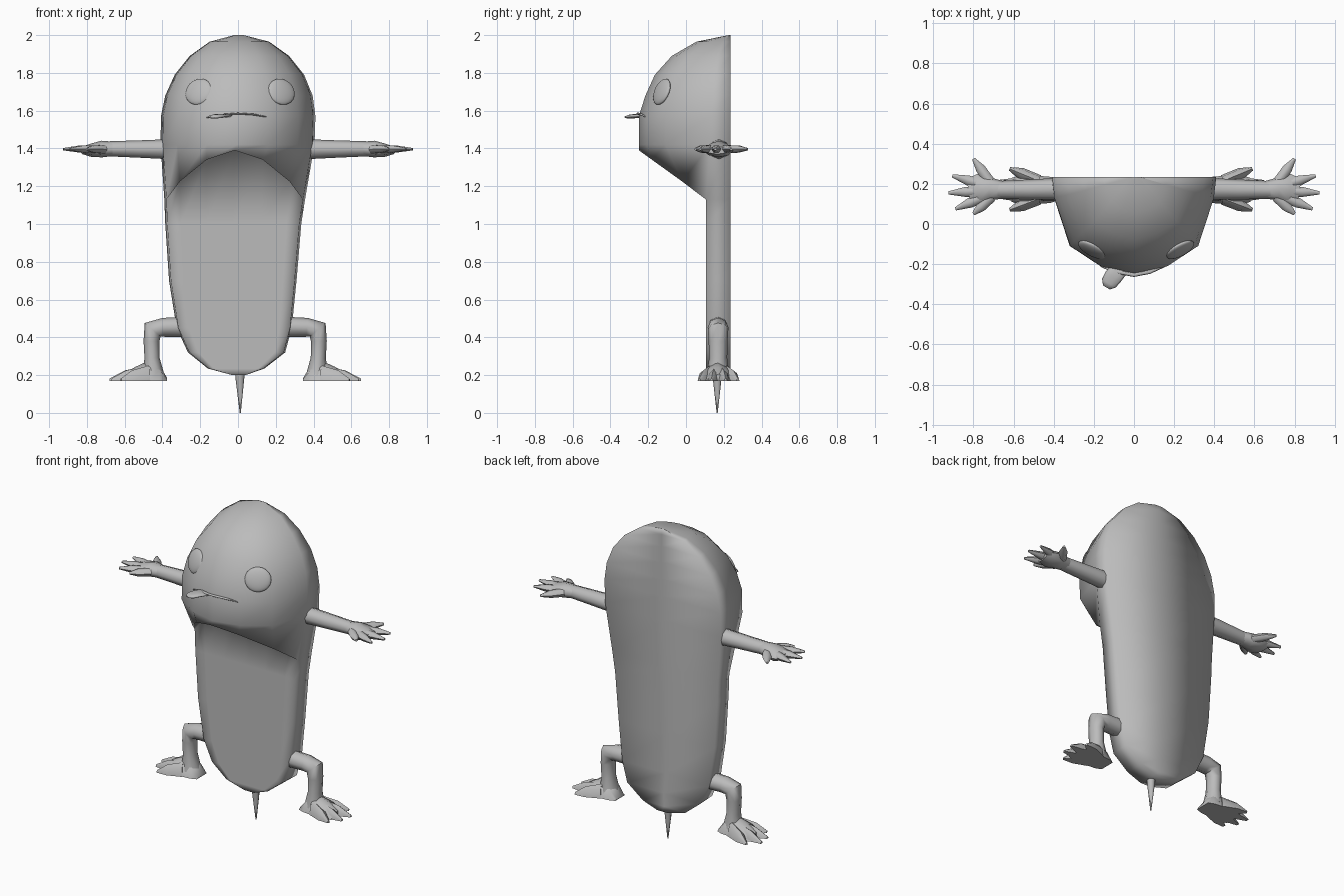
import bpy, bmesh, math
from mathutils import Vector

if "Cube" in bpy.data.objects:
    bpy.data.objects.remove(bpy.data.objects["Cube"])

grey = bpy.data.materials.new("plain_grey")
grey.use_nodes = True
grey.diffuse_color = (0.5, 0.5, 0.5, 1)
grey.node_tree.nodes["Principled BSDF"].inputs["Base Color"].default_value = grey.diffuse_color


def finish(name, bm, angle=180):
    bmesh.ops.remove_doubles(bm, verts=bm.verts, dist=0.0005)
    bmesh.ops.recalc_face_normals(bm, faces=bm.faces)
    mesh = bpy.data.meshes.new(name)
    bm.to_mesh(mesh)
    bm.free()
    mesh.materials.append(grey)
    obj = bpy.data.objects.new(name, mesh)
    bpy.context.collection.objects.link(obj)
    bpy.ops.object.select_all(action='DESELECT')
    obj.select_set(True)
    bpy.context.view_layer.objects.active = obj
    bpy.ops.object.shade_smooth_by_angle(angle=math.radians(angle))
    return obj


def tube(bm, path, sides=8):
    """Loft elliptical rings along a path of (x, y, z, side radius, up radius)."""
    pts = [Vector(p[:3]) for p in path]
    rings = []
    for i, p in enumerate(path):
        d = (pts[min(i + 1, len(pts) - 1)] - pts[max(i - 1, 0)]).normalized()
        u = Vector((0, 0, 1)).cross(d)
        u = u.normalized() if u.length > 0.1 else Vector((0, 1, 0))
        v = d.cross(u)
        ring = []
        for k in range(sides):
            a = math.tau * k / sides
            ring.append(bm.verts.new(pts[i] + u * p[3] * math.cos(a) + v * p[4] * math.sin(a)))
        rings.append(ring)
    for r, q in zip(rings, rings[1:]):
        for k in range(sides):
            n = (k + 1) % sides
            bm.faces.new((r[k], r[n], q[n], q[k]))
    bm.faces.new(rings[0])
    bm.faces.new(rings[-1])


def mirror(bm, side, shift=0.0):
    for v in bm.verts:
        v.co.x = v.co.x * side + shift


# Body: flat back, thin trunk, overhanging rounded head
BACK, TRUNK = 0.235, 0.105
COLS = (-1, -0.97, -0.78, -0.4, 0, 0.4, 0.78, 0.97, 1)
DEPTH = {1: 0, 0.97: 0.22, 0.78: 0.71, 0.4: 0.92, 0: 1}
RIM = {1: (BACK, 1.13), 0.97: (TRUNK, 1.13), 0.78: (-0.02, 1.225),
       0.4: (-0.18, 1.34), 0: (-0.25, 1.39)}


def place(c, left, right):
    mid, half = (left + right) / 2, (right - left) / 2
    return mid + c * half


rows = []
trunk = [(0.2, -0.03, 0.04), (0.235, -0.16, 0.14), (0.32, -0.265, 0.25), (0.45, -0.325, 0.285),
         (0.7, -0.365, 0.31), (1.0, -0.385, 0.335)]
for z, l, r in trunk:
    rows.append([(place(c, l, r), BACK if abs(c) == 1 else TRUNK, z) for c in COLS])
# underside of the head, then its rim
for y_from_rim in (False, True):
    row = []
    for c in COLS:
        y, z = RIM[abs(c)]
        flat = BACK if abs(c) == 1 else TRUNK
        row.append((place(c, -0.39, 0.355), y if y_from_rim else flat, z))
    rows.append(row)
head = [(1.42, -0.41, 0.405, 0.485), (1.57, -0.408, 0.41, 0.485), (1.68, -0.385, 0.395, 0.45),
        (1.79, -0.335, 0.35, 0.40), (1.89, -0.255, 0.27, 0.31), (1.965, -0.15, 0.165, 0.18),
        (2.0, -0.02, 0.03, 0.01)]
for z, l, r, depth in head:
    rows.append([(place(c, l, r), BACK - DEPTH[abs(c)] * depth, z) for c in COLS])

bm = bmesh.new()
grid = [[bm.verts.new(p) for p in row] for row in rows]
for row in grid:
    spine = row[0].co.lerp(row[-1].co, 0.5)
    row.append(bm.verts.new(spine))
for a, b in zip(grid, grid[1:]):
    for k in range(len(a)):
        n = (k + 1) % len(a)
        bm.faces.new((a[k], a[n], b[n], b[k]))
bm.faces.new(grid[0])
bm.faces.new(grid[-1])
finish("body", bm)


# Eyes: shallow domes lying on the head
for name, x, side in (("right_eye", -0.208, -1), ("left_eye", 0.23, 1)):
    bm = bmesh.new()
    bmesh.ops.create_uvsphere(bm, u_segments=20, v_segments=10, radius=1)
    eye = finish(name, bm)
    eye.scale = (0.078, 0.022, 0.073)
    eye.location = (x, -0.128, 1.70)
    eye.rotation_euler = (math.radians(-20), 0, math.radians(28 * side))

# Mouth: thin arched lip, with a flat tongue poking out
bm = bmesh.new()
tube(bm, [(-0.165, -0.208, 1.563, 0.006, 0.003), (-0.09, -0.237, 1.578, 0.01, 0.005),
          (0, -0.254, 1.585, 0.01, 0.005), (0.08, -0.238, 1.58, 0.01, 0.005),
          (0.15, -0.21, 1.567, 0.006, 0.003)], 6)
finish("mouth", bm)
bm = bmesh.new()
tube(bm, [(-0.04, -0.18, 1.575, 0.045, 0.009), (-0.105, -0.265, 1.572, 0.045, 0.011),
          (-0.125, -0.295, 1.568, 0.04, 0.011), (-0.137, -0.316, 1.566, 0.02, 0.006)], 10)
finish("tongue", bm)

# Limbs, built on the left and flipped for the right
FINGERS = ((0.80, 0.325), (0.905, 0.24), (0.925, 0.155), (0.89, 0.075), (0.80, 0.05))
TOES = ((0.605, 0.275), (0.665, 0.21), (0.655, 0.135), (0.605, 0.07))
for name, side in (("left", 1), ("right", -1)):
    bm = bmesh.new()
    tube(bm, [(0.36, 0.175, 1.396, 0.055, 0.053), (0.52, 0.172, 1.397, 0.05, 0.046),
              (0.68, 0.17, 1.398, 0.044, 0.04)])
    mirror(bm, side)
    finish(name + "_arm", bm, 60)

    bm = bmesh.new()
    tube(bm, [(0.66, 0.17, 1.398, 0.045, 0.038), (0.72, 0.175, 1.397, 0.058, 0.044),
              (0.775, 0.172, 1.39, 0.078, 0.036), (0.825, 0.165, 1.39, 0.06, 0.02)])
    for i, (x, y) in enumerate(FINGERS):
        start = Vector((0.71, 0.175 + (1.5 - i) * 0.016))
        mid = start.lerp(Vector((x, y)), 0.6)
        tube(bm, [(start.x, start.y, 1.395, 0.026, 0.026), (mid.x, mid.y, 1.397, 0.025, 0.022),
                  (x, y, 1.396, 0.008, 0.007)], 6)
    mirror(bm, side)
    finish(name + "_hand", bm, 60)

    bm = bmesh.new()
    tube(bm, [(0.24, 0.17, 0.455, 0.055, 0.055), (0.38, 0.17, 0.453, 0.055, 0.05),
              (0.437, 0.17, 0.44, 0.054, 0.055), (0.443, 0.17, 0.38, 0.05, 0.042),
              (0.44, 0.17, 0.29, 0.048, 0.04), (0.435, 0.17, 0.2, 0.06, 0.06)])
    mirror(bm, side, -0.015)
    finish(name + "_leg", bm, 60)

    bm = bmesh.new()
    tube(bm, [(0.36, 0.17, 0.17, 0.05, 0.015), (0.40, 0.17, 0.17, 0.065, 0.08),
              (0.46, 0.17, 0.17, 0.07, 0.105), (0.53, 0.17, 0.17, 0.078, 0.073),
              (0.595, 0.17, 0.17, 0.06, 0.035)])
    for i, (x, y) in enumerate(TOES):
        start = Vector((0.46, 0.17 + (1.5 - i) * 0.03))
        mid = start.lerp(Vector((x, y)), 0.6)
        tube(bm, [(start.x, start.y, 0.17, 0.03, 0.08), (mid.x, mid.y, 0.17, 0.03, 0.055),
                  (x, y, 0.17, 0.009, 0.012)], 8)
    for v in bm.verts:
        v.co.z = max(v.co.z, 0.17)
    mirror(bm, side, -0.015)
    finish(name + "_foot", bm, 60)

# Tail spike under the trunk
bm = bmesh.new()
tube(bm, [(0.01, 0.165, 0.26, 0.028, 0.028), (0.01, 0.165, 0.19, 0.024, 0.024),
          (0.012, 0.165, 0.0, 0.003, 0.003)], 8)
finish("tail", bm, 60)
